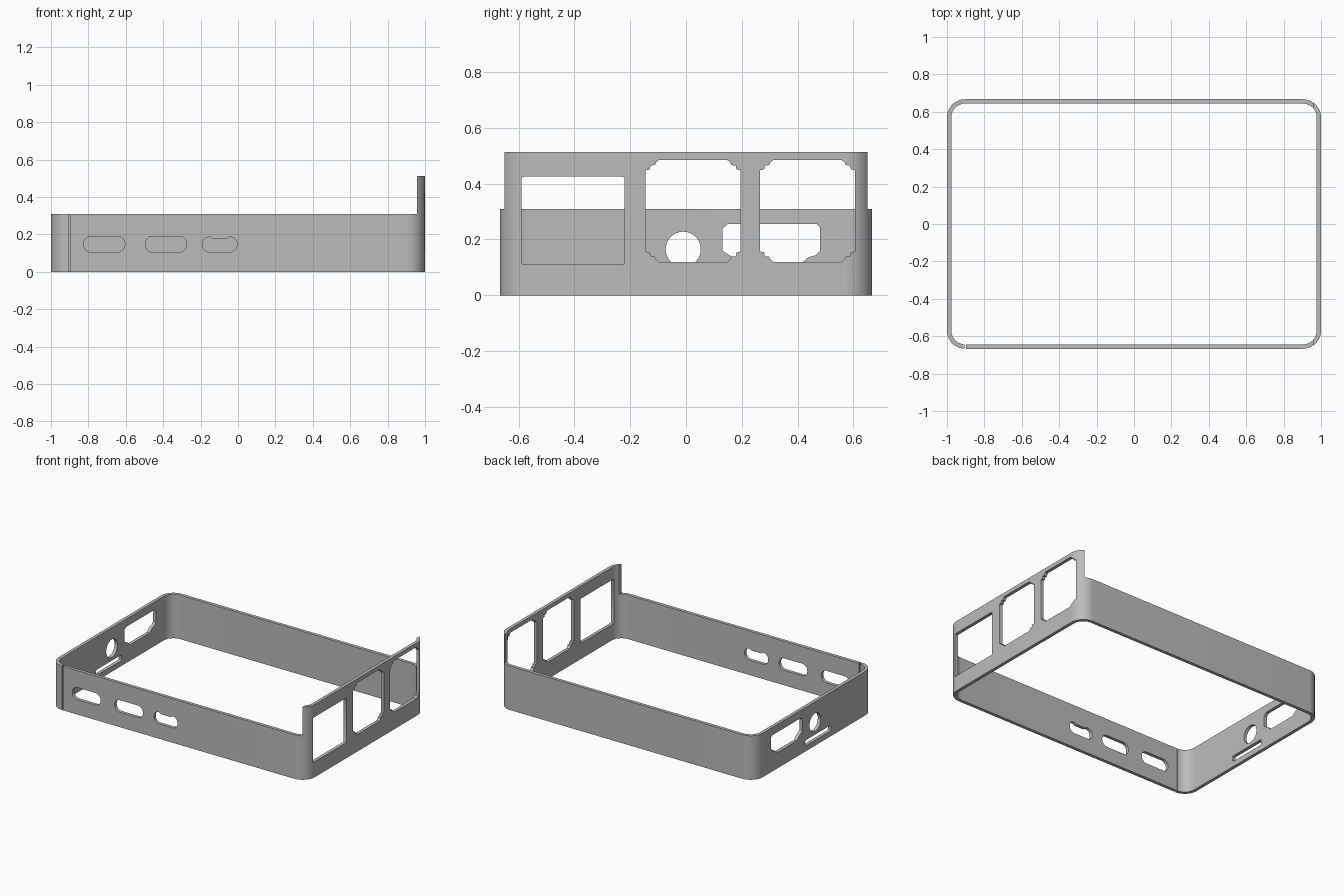
import bpy, bmesh, math
from mathutils import Vector

cube = bpy.data.objects.get("Cube")
if cube:
    bpy.data.objects.remove(cube, do_unlink=True)

HX, HY, WALL, RADIUS = 1.0, 0.667, 0.023, 0.097
LOW, HIGH = 0.31, 0.513

grey = bpy.data.materials.new("plain grey")
grey.use_nodes = True
colour = (0.5, 0.5, 0.5, 1)
grey.diffuse_color = colour
grey.node_tree.nodes["Principled BSDF"].inputs["Base Color"].default_value = colour


def rounded(a0, a1, b0, b1, r, n=8):
    """Rounded rectangle outline, counter-clockwise."""
    centres = [(a1 - r, b1 - r), (a0 + r, b1 - r), (a0 + r, b0 + r), (a1 - r, b0 + r)]
    return [(a + r * math.cos(t), b + r * math.sin(t))
            for q, (a, b) in enumerate(centres)
            for t in [math.pi / 2 * (q + i / n) for i in range(n + 1)]]


def stepped(a0, a1, b0, b1):
    """Rectangle outline whose corners climb in small steps."""
    steps = [(0, .037), (.015, .034), (.018, .02), (.034, .018), (.037, .009), (.048, 0)]
    quarter = [(a0 + u, b0 + v) for u, v in steps]
    left = [(a, b0 + b1 - b) for a, b in reversed(quarter)] + quarter
    return left + [(a0 + a1 - a, b) for a, b in reversed(left)]


def prism(name, outline, axis, start, end):
    """Extrude an outline along x, y or z."""
    place = {"x": lambda a, b: (start, a, b),
             "y": lambda a, b: (a, start, b),
             "z": lambda a, b: (a, b, start)}[axis]
    bm = bmesh.new()
    face = bm.faces.new([bm.verts.new(place(a, b)) for a, b in outline])
    moved = bmesh.ops.extrude_face_region(bm, geom=[face])["geom"]
    shift = Vector([end - start if c == axis else 0 for c in "xyz"])
    bmesh.ops.translate(bm, vec=shift,
                        verts=[v for v in moved if isinstance(v, bmesh.types.BMVert)])
    bmesh.ops.recalc_face_normals(bm, faces=bm.faces)
    mesh = bpy.data.meshes.new(name)
    bm.to_mesh(mesh)
    bm.free()
    mesh.materials.append(grey)
    obj = bpy.data.objects.new(name, mesh)
    bpy.context.collection.objects.link(obj)
    return obj


# Rounded band, full height
frame = prism("case_frame", rounded(-HX, HX, -HY, HY, RADIUS, 12), "z", 0, HIGH)


def cut(outline, axis, start, end):
    cutter = prism("cutter", outline, axis, start, end)
    cutter.hide_render = True
    bpy.context.view_layer.objects.active = frame
    mod = frame.modifiers.new("cut", "BOOLEAN")
    mod.operation, mod.solver, mod.object = "DIFFERENCE", "EXACT", cutter
    bpy.ops.object.modifier_apply(modifier=mod.name)
    bpy.data.objects.remove(cutter, do_unlink=True)


def box(a0, a1, b0, b1):
    return [(a0, b0), (a1, b0), (a1, b1), (a0, b1)]


# Hollow interior, lowered rim on three sides, and front slit
cut(rounded(-HX + WALL, HX - WALL, -HY + WALL, HY - WALL, RADIUS - WALL, 12), "z", -1, 1)
cut(box(-2, 0.957, LOW, 1), "y", -1, 1)
cut(box(-0.905, -0.897, -1, 1), "y", -0.8, -0.6)

# Three large ports in the raised end
cut(rounded(-0.59, -0.22, 0.11, 0.425, 0.008, 2), "x", 0.9, 1.1)
for y in (-0.145, 0.265):
    cut(stepped(y, y + 0.341, 0.12, 0.485), "x", 0.9, 1.1)

# Connector, round jack and card slot in the opposite end
cut([(.13, .16), (.145, .15), (.17, .135), (.19, .112), (.41, .112), (.44, .137), (.465, .143),
     (.48, .16), (.48, .245), (.47, .255), (.15, .255), (.13, .238)], "x", -1.1, -0.9)
cut(rounded(-0.073, 0.053, 0.102, 0.228, 0.0629, 8), "x", -1.1, -0.9)
cut(rounded(-0.185, 0.1, 0.038, 0.078, 0.01, 3), "x", -1.1, -0.9)

# Front slots, the last with a dipped top edge
for x in (-0.825, -0.495):
    cut(rounded(x, x + 0.22, 0.105, 0.19, 0.04), "y", -0.8, -0.6)
dipped = [(a, b - 0.01 if abs(a + 0.0975) < 0.05 and b > 0.17 else b)
          for a, b in rounded(-0.19, -0.005, 0.105, 0.187, 0.039)]
top = [i for i, p in enumerate(dipped) if i == 8]
dipped[9:9] = [(-0.06, 0.177), (-0.135, 0.177)]
cut(dipped, "y", -0.8, -0.6)

# Smooth corners, sharp edges
bpy.ops.object.select_all(action="DESELECT")
frame.select_set(True)
bpy.context.view_layer.objects.active = frame
bpy.ops.object.shade_smooth_by_angle(angle=math.radians(30))
